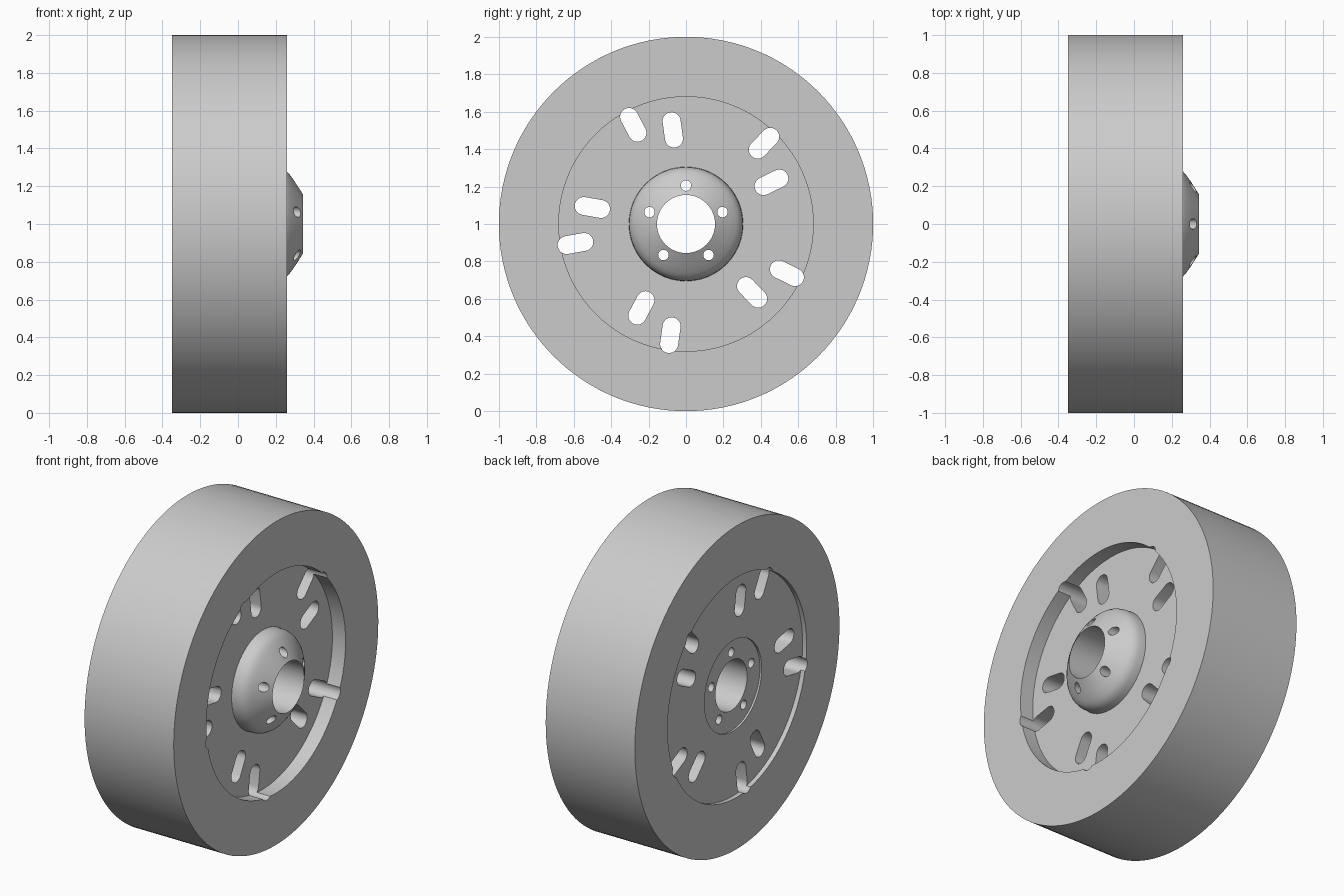
import bpy, bmesh, math
from mathutils import Matrix, Vector

if "Cube" in bpy.data.objects:
    bpy.data.objects.remove(bpy.data.objects["Cube"])

grey = bpy.data.materials.new("plain grey")
grey.use_nodes = True
colour = (0.6, 0.6, 0.6, 1)
grey.diffuse_color = colour
grey.node_tree.nodes["Principled BSDF"].inputs["Base Color"].default_value = colour

SEGMENTS = 128
AXLE = Vector((0, 0, 1))      # wheel centre; the axle runs along x


def make_object(name, bm):
    bmesh.ops.recalc_face_normals(bm, faces=bm.faces)
    mesh = bpy.data.meshes.new(name)
    bm.to_mesh(mesh)
    bm.free()
    obj = bpy.data.objects.new(name, mesh)
    obj.location = AXLE
    obj.data.materials.append(grey)
    bpy.context.collection.objects.link(obj)
    return obj


def lathe(name, profile):
    """Spin a closed (x, radius) outline around the axle."""
    bm = bmesh.new()
    rings = []
    for i in range(SEGMENTS):
        a = math.tau * i / SEGMENTS
        rings.append([bm.verts.new((x, r * math.cos(a), r * math.sin(a))) for x, r in profile])
    n = len(profile)
    for i in range(SEGMENTS):
        here, there = rings[i], rings[(i + 1) % SEGMENTS]
        for j in range(n):
            k = (j + 1) % n
            bm.faces.new((here[j], here[k], there[k], there[j]))
    return make_object(name, bm)


def add_slot(bm, radius, angle, length, width, steps=12):
    """Add a prism along x with round ends, its long side pointing outward."""
    turn = Matrix.Rotation(angle, 4, "X")
    half, end = (length - width) / 2, width / 2
    outline = []
    for side in (1, -1):
        for i in range(steps + 1):
            if half == 0 and i == steps:
                continue
            a = math.pi * (i / steps - 0.5) + (0 if side > 0 else math.pi)
            outline.append((radius + side * half + end * math.cos(a), end * math.sin(a)))
    face = bm.faces.new([bm.verts.new(turn @ Vector((-1, y, z))) for y, z in outline])
    out = bmesh.ops.extrude_face_region(bm, geom=[face])["geom"]
    bmesh.ops.translate(bm, vec=(2, 0, 0), verts=[v for v in out if isinstance(v, bmesh.types.BMVert)])


# Wheel: wide tread, recessed disc on both sides, rounded hub and centre bore
tread = [(-0.35, 0.68), (-0.35, 1.0), (0.26, 1.0), (0.26, 0.68)]
hub = [(0.17, 0.68), (0.17, 0.305), (0.21, 0.303), (0.235, 0.296), (0.255, 0.283),
       (0.272, 0.264), (0.295, 0.233), (0.32, 0.195), (0.345, 0.155)]
back = [(-0.31, 0.155), (-0.31, 0.28), (-0.322, 0.28), (-0.322, 0.68)]
wheel = lathe("wheel", tread + hub + back)

# Openings: five pairs of slots and five bolt holes
bm = bmesh.new()
for i in range(5):
    step = i * math.tau / 5
    add_slot(bm, 0.508, math.radians(98) + step, 0.19, 0.096)
    add_slot(bm, 0.6, math.radians(118) + step, 0.192, 0.096)
    add_slot(bm, 0.205, math.radians(90) + step, 0.056, 0.056)
cutter = make_object("opening_cutter", bm)
cutter.hide_render = True

cut = wheel.modifiers.new("openings", "BOOLEAN")
cut.operation = "DIFFERENCE"
cut.solver = "EXACT"
cut.object = cutter
bpy.ops.object.select_all(action="DESELECT")
wheel.select_set(True)
bpy.context.view_layer.objects.active = wheel
bpy.ops.object.modifier_apply(modifier=cut.name)
bpy.data.objects.remove(cutter)
bpy.ops.object.shade_smooth_by_angle(angle=math.radians(30))
